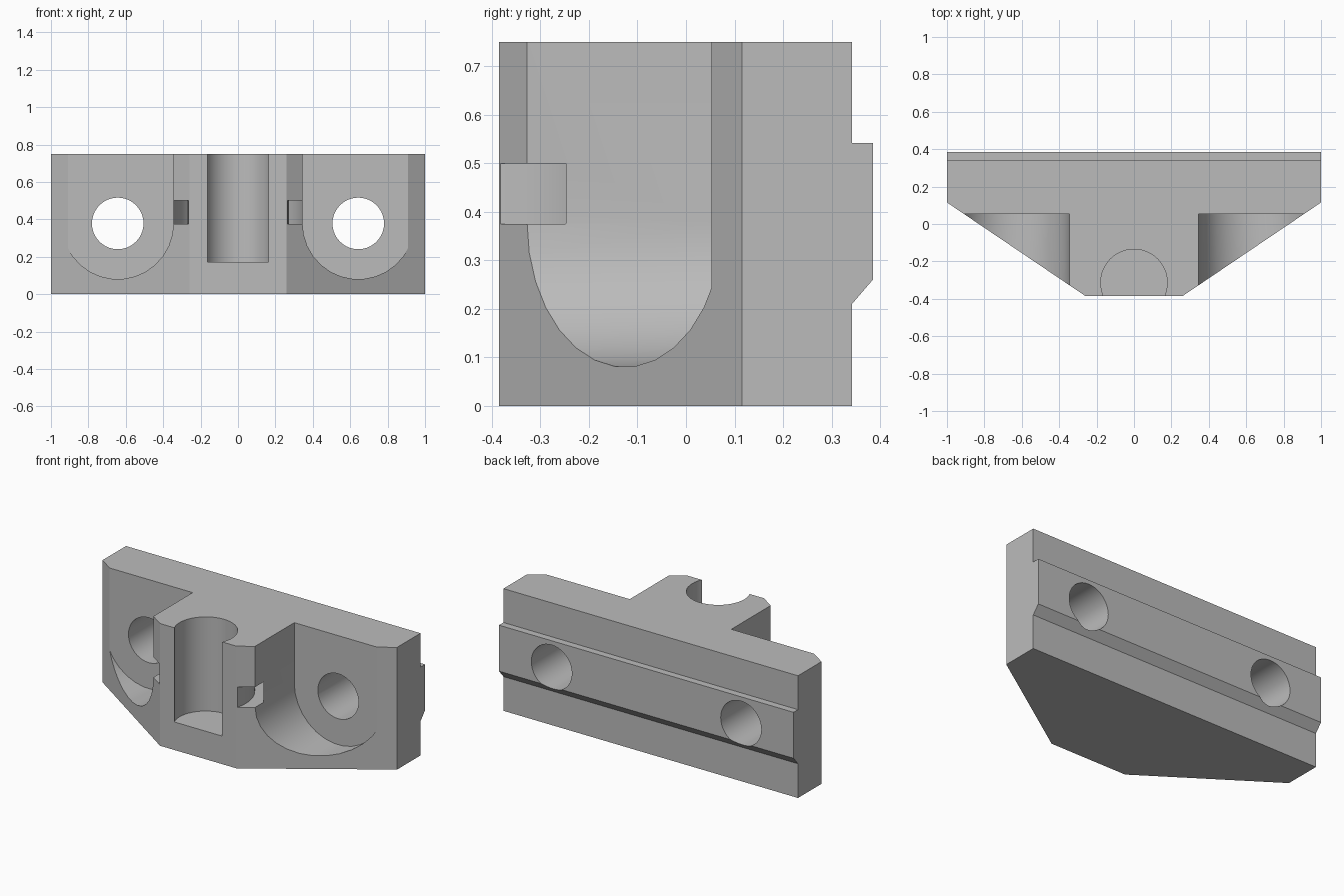
import bpy
import bmesh
from math import cos, sin, radians
from mathutils import Vector

cube = bpy.data.objects.get("Cube")
if cube:
    bpy.data.objects.remove(cube, do_unlink=True)

# One plain grey for the whole bracket
grey = bpy.data.materials.new("plain grey")
grey.use_nodes = True
colour = (0.5, 0.5, 0.5, 1)
grey.diffuse_color = colour
grey.node_tree.nodes["Principled BSDF"].inputs["Base Color"].default_value = colour


def arc(cx, cy, r, start, end, steps):
    """Points along an arc, angles in degrees."""
    angles = [radians(start + (end - start) * i / steps) for i in range(steps + 1)]
    return [(cx + r * cos(a), cy + r * sin(a)) for a in angles]


def prism(name, profile, axis, low, high):
    """Extrude a closed profile along an axis from low to high."""
    place = {"x": lambda p: (low, p[0], p[1]),
             "y": lambda p: (p[0], low, p[1]),
             "z": lambda p: (p[0], p[1], low)}[axis]
    bm = bmesh.new()
    face = bm.faces.new([bm.verts.new(place(p)) for p in profile])
    top = bmesh.ops.extrude_face_region(bm, geom=[face], use_keep_orig=True)["geom"]
    shift = Vector([(high - low) * (axis == a) for a in "xyz"])
    bmesh.ops.translate(bm, vec=shift, verts=[v for v in top if isinstance(v, bmesh.types.BMVert)])
    bmesh.ops.recalc_face_normals(bm, faces=bm.faces)
    mesh = bpy.data.meshes.new(name)
    bm.to_mesh(mesh)
    bm.free()
    mesh.materials.append(grey)
    obj = bpy.data.objects.new(name, mesh)
    bpy.context.collection.objects.link(obj)
    return obj


def combine(target, tool, operation):
    """Apply a boolean and discard the tool."""
    mod = target.modifiers.new(operation, "BOOLEAN")
    mod.operation = operation
    mod.solver = "EXACT"
    mod.object = tool
    bpy.context.view_layer.objects.active = target
    bpy.ops.object.modifier_apply(modifier=mod.name)
    bpy.data.objects.remove(tool, do_unlink=True)


# Body: side profile with the rear locating tongue, trimmed to the tapered plan
side = [(-0.5, 0), (0.342, 0), (0.342, 0.21), (0.385, 0.26),
        (0.385, 0.542), (0.342, 0.542), (0.342, 0.75), (-0.5, 0.75)]
plan = [(-1, 0.5), (-1, 0.115), (-0.26, -0.385),
        (0.26, -0.385), (1, 0.115), (1, 0.5)]
body = prism("mounting_bracket", side, "x", -1.2, 1.2)
combine(body, prism("plan_trim", plan, "z", -0.2, 1), "INTERSECT")

# Screw pockets, open at the top, with through holes
HOLE_X, HOLE_Z, POCKET_R = 0.643, 0.378, 0.298
for s in (-1, 1):
    x = s * HOLE_X
    pocket = arc(x, HOLE_Z, POCKET_R, -180, 0, 15)
    pocket += [(x + POCKET_R, 0.9), (x - POCKET_R, 0.9)]
    combine(body, prism("screw_pocket", pocket, "y", -0.6, 0.053), "DIFFERENCE")
    hole = arc(x, HOLE_Z, 0.138, 0, 360, 40)[:-1]
    combine(body, prism("screw_hole", hole, "y", -0.1, 0.6), "DIFFERENCE")

# Central upright socket, open at the front and top
BORE_Y = -0.313
bore = arc(0, BORE_Y, 0.178, 0, 360, 48)[:-1]
combine(body, prism("socket_bore", bore, "z", 0.172, 0.9), "DIFFERENCE")

# Curved tie channel running behind the socket
channel = arc(0, BORE_Y, 0.352, -30, 210, 32) + arc(0, BORE_Y, 0.273, 210, -30, 32)
combine(body, prism("tie_channel", channel, "z", 0.375, 0.5), "DIFFERENCE")

# Smooth the round walls, keep the edges crisp
bpy.ops.object.select_all(action="DESELECT")
body.select_set(True)
bpy.context.view_layer.objects.active = body
bpy.ops.object.shade_smooth_by_angle(angle=radians(25))
